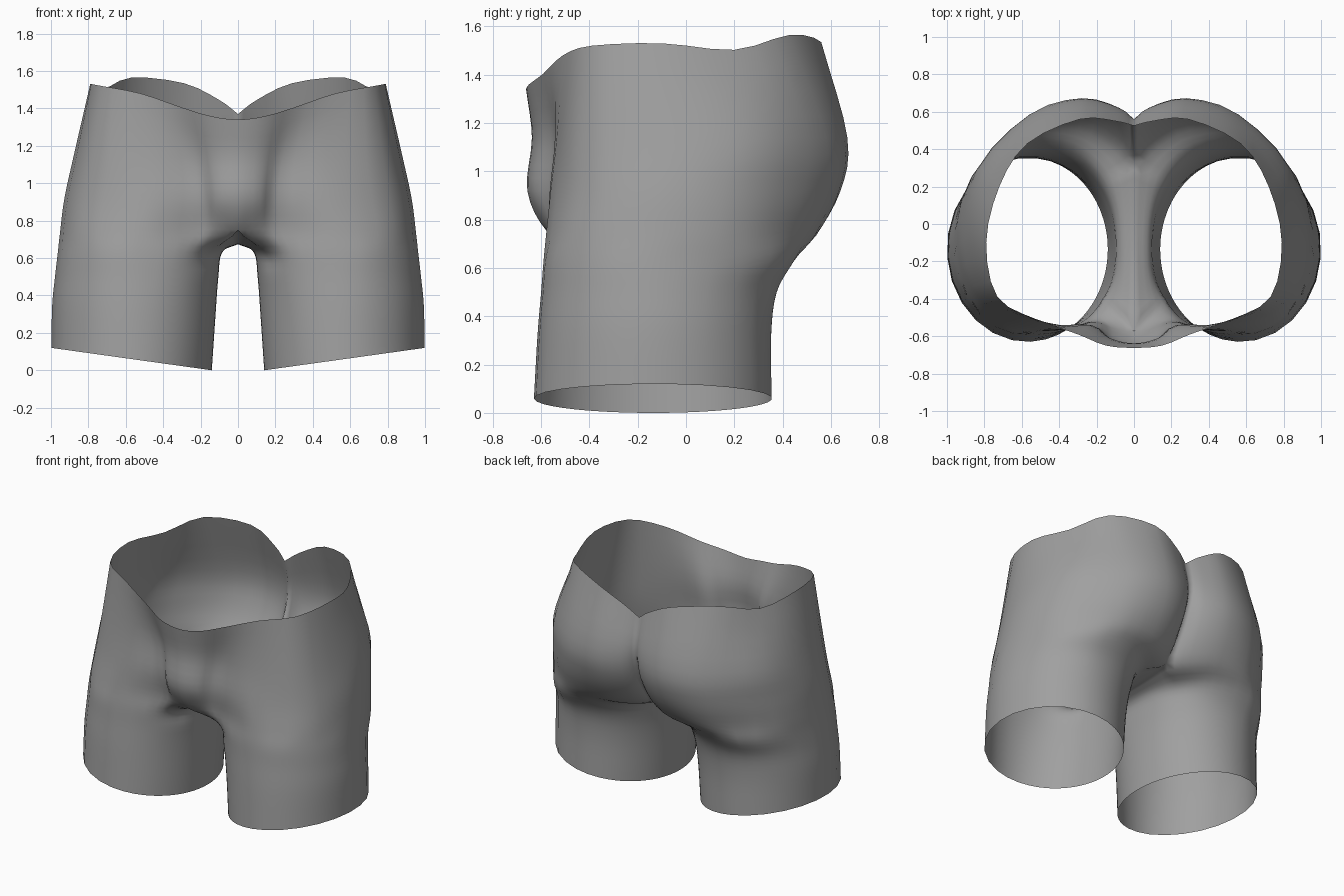
import bpy, bmesh, math
from mathutils import Vector

if "Cube" in bpy.data.objects:
    bpy.data.objects.remove(bpy.data.objects["Cube"])

SUB_U, SUB_V = 3, 4


def spline(pts, sub, first=None):
    """Catmull-Rom through points; 'first' is the phantom point before the start."""
    p = [first if first is not None else pts[0] * 2 - pts[1]] + pts + [pts[-1] * 2 - pts[-2]]
    out = []
    for i in range(1, len(p) - 2):
        a, b, c, d = p[i - 1:i + 3]
        for k in range(sub):
            t = k / sub
            out.append((b * 2 + (c - a) * t + (a * 2 - b * 5 + c * 4 - d) * t * t
                        + (b * 3 - a - c * 3 + d) * t ** 3) * 0.5)
    return out + [pts[-1]]


# leg sections: z, inner x, outer x, front y, back y, roundness of the inner side
LEGS = [(0.0, .14, 1.0, -.63, .357, 1.0), (.3, .12, .995, -.615, .355, .96),
        (.5, .105, .98, -.60, .378, .88), (.63, .085, .965, -.59, .45, .8)]
CX, CY = .57, -.135
OUTER_ANGLES = [213, 225, 239, 268, 310, 355, 400, 444, 475, 491, 505]
INNER_ANGLES = [505, 517, 529, 540, 552, 563, 573]


def leg_ring(leg, angles):
    z, xi, xo, yf, yb, e = leg
    ring = []
    for a in spline([float(v) for v in angles], SUB_U):
        c, s = math.cos(math.radians(a)), math.sin(math.radians(a))
        p = e if c < 0 else 1
        x = CX + (xo - CX) * c if c > 0 else CX - (CX - xi) * abs(c) ** p
        y = CY + ((yb - CY) if s > 0 else (yf - CY)) * abs(s) ** p
        tilt = 0.12 * (x - .14) / .86 * max(0, 1 - z / .5)   # hem rises outward
        ring.append(Vector((x, y, z + tilt)))
    return ring


# torso sections from centre front round the side to centre back
CROTCH = [(0, -.575, .75), (.12, -.555, .755), (.23, -.525, .75), (.53, -.578, .75),
          (.835, -.45, .75), (.95, -.12, .75), (.87, .25, .75), (.58, .505, .74),
          (.29, .53, .73), (.11, .44, .705), (0, .33, .70)]
HIP = [(0, -.657), (.12, -.625), (.215, -.55), (.49, -.56), (.81, -.43), (.928, -.1),
       (.855, .27), (.57, .565), (.28, .64), (.08, .58), (0, .48)]
SEAT = [(0, -.638), (.13, -.61), (.24, -.54), (.47, -.535), (.775, -.42), (.88, -.08),
        (.815, .3), (.55, .58), (.28, .668), (.08, .62), (0, .56)]
WAIST = [(0, -.662, 1.34), (.15, -.65, 1.36), (.3, -.59, 1.405), (.52, -.51, 1.48),
         (.73, -.39, 1.52), (.79, -.1, 1.53), (.72, .2, 1.503), (.57, .43, 1.565),
         (.29, .56, 1.535), (.1, .55, 1.445), (0, .525, 1.37)]
# line under the body between the legs, back to front
UNDER = [(0, .33, .70), (0, .2, .685), (0, .05, .675), (0, -.1, .675),
         (0, -.25, .685), (0, -.42, .71), (0, -.575, .75)]


def body_ring(pts, z=None):
    pts = [Vector(p if z is None else (*p, z)) for p in pts]
    return spline(pts, SUB_U, Vector((-pts[1].x, pts[1].y, pts[1].z)))


outer = [leg_ring(l, OUTER_ANGLES) for l in LEGS]
outer += [body_ring(CROTCH), body_ring(HIP, .92), body_ring(SEAT, 1.14), body_ring(WAIST)]
inner = [leg_ring(l, INNER_ANGLES) for l in LEGS] + [spline([Vector(p) for p in UNDER], SUB_U)]

outer_cols = [spline(list(c), SUB_V) for c in zip(*outer)]
inner_cols = [spline(list(c), SUB_V) for c in zip(*inner)]
rows = len(inner_cols[0])
inner_cols[0], inner_cols[-1] = outer_cols[-1][:rows], outer_cols[0][:rows]

# centre seam sits exactly on the mirror plane
for col in (outer_cols[0], outer_cols[-1]):
    for p in col[rows - 1:]:
        p.x = 0
for col in inner_cols:
    col[-1].x = 0

# half of the shorts as two joined patches
bm = bmesh.new()
for cols in (outer_cols, inner_cols):
    grid = [[bm.verts.new((max(p.x, 0), p.y, p.z)) for p in c] for c in cols]
    for a, b in zip(grid, grid[1:]):
        for j in range(len(a) - 1):
            bm.faces.new((a[j], b[j], b[j + 1], a[j + 1]))
bmesh.ops.remove_doubles(bm, verts=bm.verts, dist=1e-5)
bmesh.ops.recalc_face_normals(bm, faces=bm.faces)
side = max(bm.faces, key=lambda f: f.calc_center_median().x)
if side.normal.x < 0:
    bmesh.ops.reverse_faces(bm, faces=bm.faces)
mesh = bpy.data.meshes.new("shorts")
bm.to_mesh(mesh)
bm.free()

shorts = bpy.data.objects.new("shorts", mesh)
bpy.context.collection.objects.link(shorts)
mirror = shorts.modifiers.new("mirror", 'MIRROR')
mirror.use_clip = True
mirror.merge_threshold = 0.0005

grey = bpy.data.materials.new("grey cloth")
grey.diffuse_color = (0.35, 0.35, 0.35, 1)
grey.use_nodes = True
grey.node_tree.nodes["Principled BSDF"].inputs["Base Color"].default_value = grey.diffuse_color
mesh.materials.append(grey)

bpy.context.view_layer.objects.active = shorts
shorts.select_set(True)
bpy.ops.object.shade_smooth_by_angle(angle=math.radians(50))
